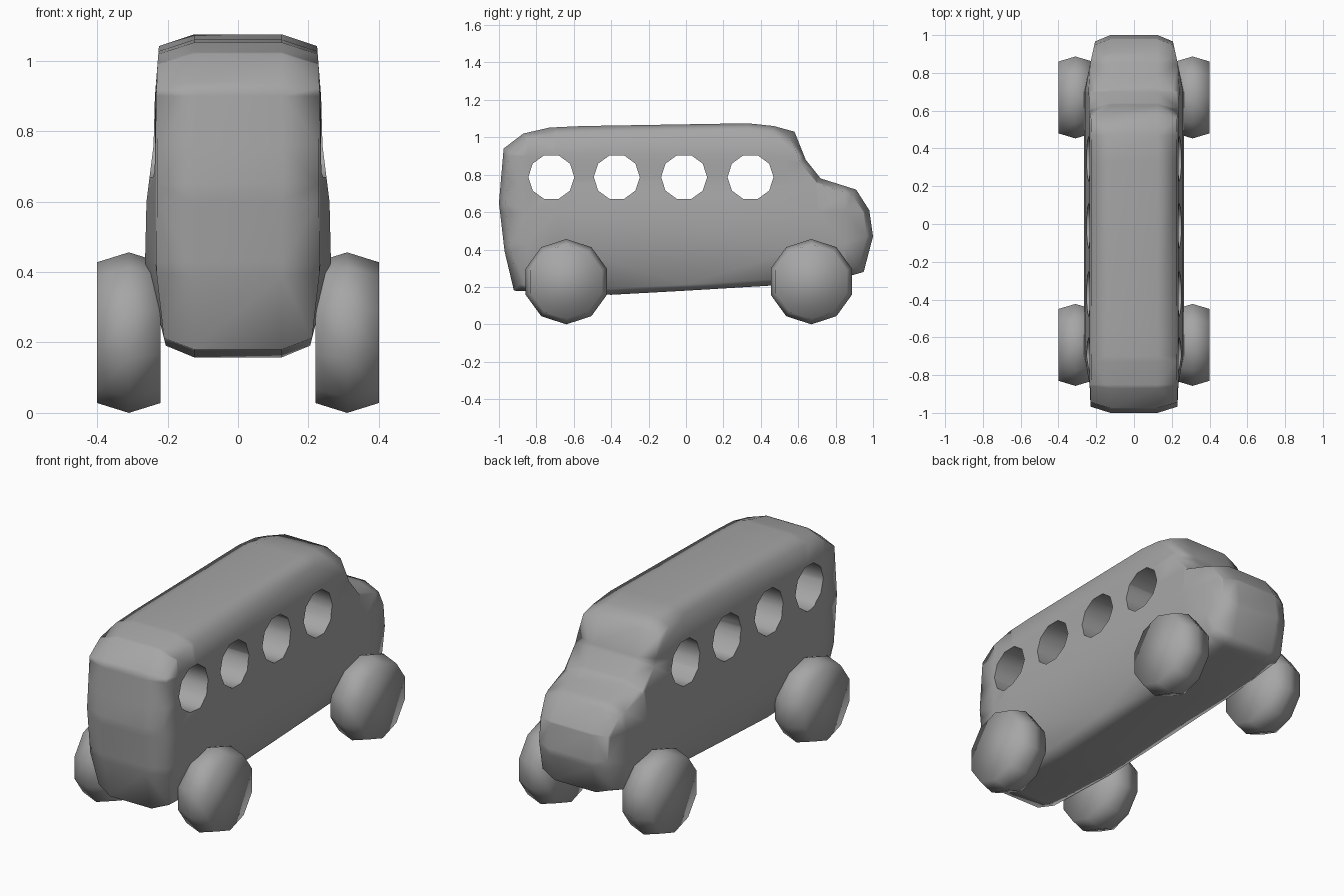
import bpy, bmesh, math
from mathutils import Vector

cube = bpy.data.objects.get("Cube")
if cube:
    bpy.data.objects.remove(cube, do_unlink=True)

grey = bpy.data.materials.new("plain grey")
grey.use_nodes = True
grey.diffuse_color = (0.38, 0.38, 0.38, 1)
grey.node_tree.nodes["Principled BSDF"].inputs["Base Color"].default_value = grey.diffuse_color


def loft(bm, rings):
    """Join rings of points into a closed solid."""
    loops = [[bm.verts.new(p) for p in ring] for ring in rings]
    for a, b in zip(loops, loops[1:]):
        for i in range(len(a)):
            j = (i + 1) % len(a)
            bm.faces.new((a[i], a[j], b[j], b[i]))
    bm.faces.new(loops[0])
    bm.faces.new(loops[-1])
    bmesh.ops.recalc_face_normals(bm, faces=bm.faces)


def disc(x, y, z, r, start=0, sides=10):
    angles = [start + 2 * math.pi * i / sides for i in range(sides)]
    return [(x, y + r * math.cos(a), z + r * math.sin(a)) for a in angles]


def finish(bm, name):
    mesh = bpy.data.meshes.new(name)
    bm.to_mesh(mesh)
    bm.free()
    mesh.materials.append(grey)
    ob = bpy.data.objects.new(name, mesh)
    bpy.context.collection.objects.link(ob)
    return ob


def activate(ob):
    bpy.ops.object.select_all(action='DESELECT')
    ob.select_set(True)
    bpy.context.view_layer.objects.active = ob


def smooth(ob, degrees):
    activate(ob)
    bpy.ops.object.shade_smooth_by_angle(angle=math.radians(degrees))


def interp(t, points):
    if t <= points[0][0]:
        return points[0][1]
    for (a, u), (b, v) in zip(points, points[1:]):
        if t <= b:
            return u + (v - u) * (t - a) / (b - a)
    return points[-1][1]


# Side outline of the body (y, z), counter-clockwise
outline = [Vector(p) for p in (
    (-.92, .18), (-.4, .158), (0, .18), (.5, .21), (.88, .26), (.95, .28),
    (1, .47), (.98, .61), (.91, .72), (.72, .78), (.64, .88), (.58, 1.03),
    (.47, 1.06), (.33, 1.075), (-.56, 1.06), (-.73, 1.052), (-.87, 1.02),
    (-.975, .94), (-1, .65), (-.97, .39))]


def inset(points, d):
    result = []
    for i, p in enumerate(points):
        a = (p - points[i - 1]).normalized()
        b = (points[(i + 1) % len(points)] - p).normalized()
        n = Vector((-a.y, a.x)) + Vector((-b.y, b.x))
        result.append(p + n * (2 * d / n.length_squared))
    return result


# Body: flat centre strip, rounded shoulders and bulging sides
CORE, SIDE = 0.125, 0.25
inner = inset(outline, 0.033)
bm = bmesh.new()
loft(bm, [[(x, p.x, p.y) for p in pts] for x, pts in
          ((-SIDE, inner), (-CORE, outline), (CORE, outline), (SIDE, inner))])
cuts = [(Vector((0, 0, z)), Vector((0, 0, 1))) for z in (.43, .6, .76, .9)]
cuts += [(Vector((0, y, 0)), Vector((0, 1, 0))) for y in (-.85, -.7, .7, .85)]
for co, no in cuts:
    bmesh.ops.bisect_plane(bm, geom=bm.verts[:] + bm.edges[:] + bm.faces[:],
                           plane_co=co, plane_no=no)
by_height = [(.19, .205), (.43, .264), (.6, .26), (.76, .24), (.9, .236), (1.05, .224)]
by_length = [(-.97, .23), (-.85, .235), (-.7, .265), (.7, .265), (.97, .205)]
for v in bm.verts:
    if abs(v.co.x) > CORE + 0.001:
        w = min(interp(v.co.z, by_height), interp(v.co.y, by_length))
        t = (abs(v.co.x) - CORE) / (SIDE - CORE)
        v.co.x = math.copysign(CORE + t * (w - CORE), v.co.x)
bmesh.ops.triangulate(bm, faces=bm.faces)
body = finish(bm, "body")

# Round windows cut straight through
bm = bmesh.new()
for y in (-.72, -.37, -.01, .345):
    loft(bm, [disc(x, y, .787, .123) for x in (-.5, .5)])
cutter = finish(bm, "window_cutter")
cutter.hide_render = True
mod = body.modifiers.new("windows", 'BOOLEAN')
mod.operation = 'DIFFERENCE'
mod.solver = 'EXACT'
mod.object = cutter
activate(body)
bpy.ops.object.modifier_apply(modifier=mod.name)
bpy.data.objects.remove(cutter, do_unlink=True)
smooth(body, 80)
weighted = body.modifiers.new("even shading", 'WEIGHTED_NORMAL')
weighted.keep_sharp = True

# Wheels: ten-sided with a raised middle tread
for end, y in (("front", -.64), ("back", .67)):
    for side, s in (("left", 1), ("right", -1)):
        bm = bmesh.new()
        loft(bm, [disc(s * x, y, .228, r, math.pi / 2)
                  for x, r in ((.22, .2), (.31, .228), (.4, .2))])
        smooth(finish(bm, f"{end}_{side}_wheel"), 80)
